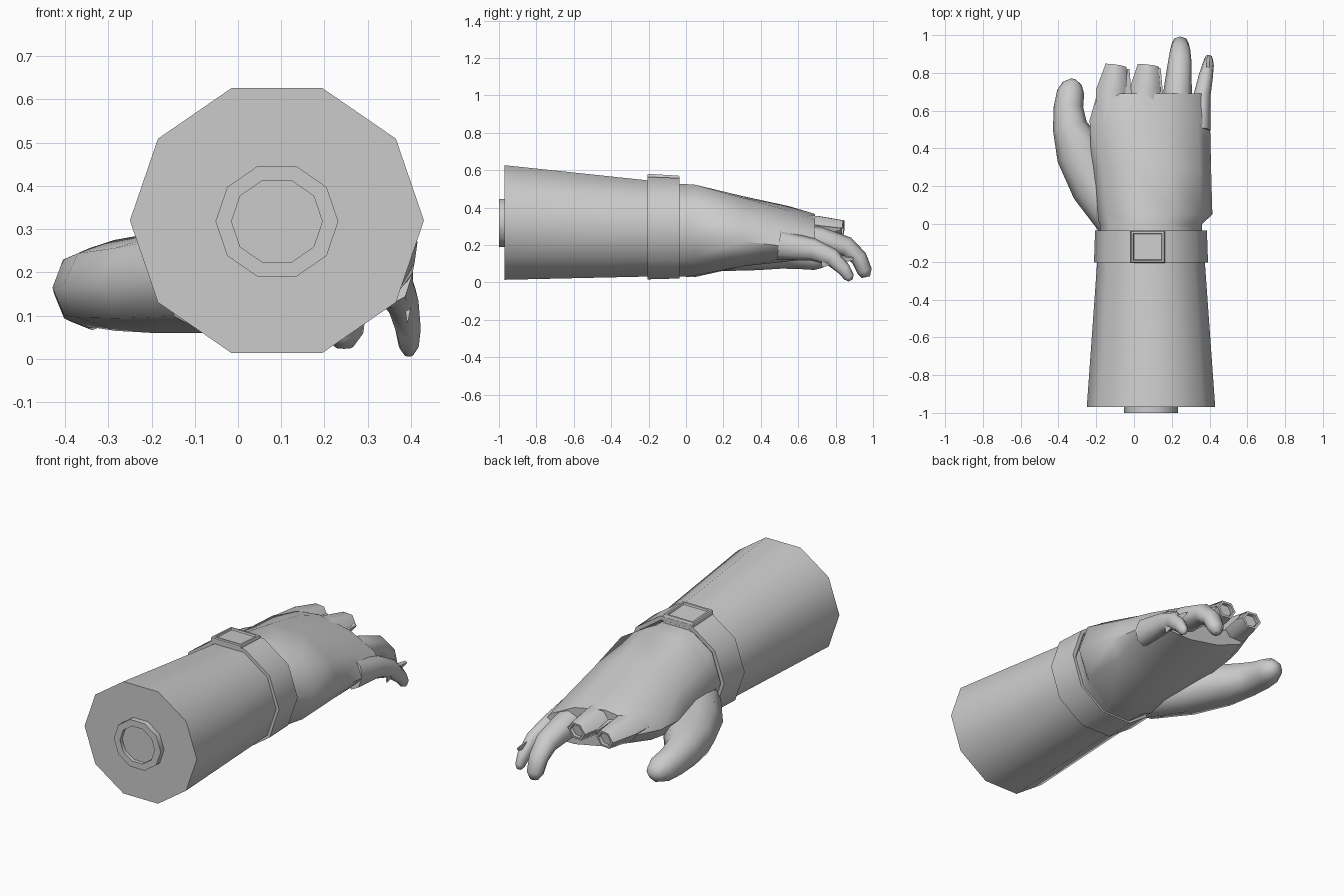
import bpy, bmesh
from math import sin, cos, pi, radians
from mathutils import Vector


def loft(name, rings, cap_start=True, cap_end=True, angle=40):
    """Skin a list of equal-length vertex rings into one object."""
    bm = bmesh.new()
    vs = [[bm.verts.new(p) for p in r] for r in rings]
    n = len(vs[0])
    for a, b in zip(vs, vs[1:]):
        for i in range(n):
            j = (i + 1) % n
            bm.faces.new((a[i], a[j], b[j], b[i]))
    if cap_start:
        bm.faces.new(vs[0][::-1])
    if cap_end:
        bm.faces.new(vs[-1])
    bmesh.ops.recalc_face_normals(bm, faces=bm.faces)
    me = bpy.data.meshes.new(name)
    bm.to_mesh(me)
    bm.free()
    ob = bpy.data.objects.new(name, me)
    bpy.context.collection.objects.link(ob)
    bpy.ops.object.select_all(action='DESELECT')
    ob.select_set(True)
    bpy.context.view_layer.objects.active = ob
    bpy.ops.object.shade_smooth_by_angle(angle=radians(angle))
    return ob


def decagon(y, rx, rz, cz, cx=0.09):
    return [(cx + rx * cos(k * pi / 5), y, cz + rz * sin(k * pi / 5)) for k in range(10)]


def hand_ring(y, xl, xr, zl, zr, top, bot):
    """Flattened ten-sided section whose middle line slopes from zl to zr."""
    ring = []
    for k in range(10):
        c, s = cos(k * pi / 5), sin(k * pi / 5) / sin(2 * pi / 5)
        u = (c + 1) / 2
        ring.append((xl + (xr - xl) * u, y, zl + (zr - zl) * u + (top if s > 0 else bot) * s))
    return ring


def tube_rings(path, sides=8):
    """Rings across a path of (x, y, z, half width, half height)."""
    pts = [Vector(p[:3]) for p in path]
    rings = []
    for i, p in enumerate(path):
        t = (pts[min(i + 1, len(pts) - 1)] - pts[max(i - 1, 0)]).normalized()
        side = t.cross(Vector((0, 0, 1))).normalized()
        up = side.cross(t)
        rings.append([pts[i] + side * p[3] * cos(2 * pi * k / sides)
                      + up * p[4] * sin(2 * pi * k / sides) for k in range(sides)])
    return rings


# forearm
loft("forearm", [decagon(-0.97, 0.34, 0.322, 0.32), decagon(-0.2, 0.285, 0.27, 0.288),
                 decagon(-0.05, 0.275, 0.262, 0.283)])

# socket ring at the cut end, with a recessed middle
loft("arm_socket", [decagon(-0.965, 0.142, 0.135, 0.318), decagon(-1.0, 0.142, 0.135, 0.318),
                    decagon(-1.0, 0.105, 0.1, 0.318), decagon(-0.98, 0.105, 0.1, 0.318)],
     cap_start=False)

# wrist strap
loft("wrist_strap", [decagon(-0.205, 0.26, 0.25, 0.289), decagon(-0.205, 0.302, 0.288, 0.29),
                     decagon(-0.035, 0.296, 0.282, 0.289), decagon(-0.035, 0.277, 0.264, 0.286),
                     decagon(-0.05, 0.26, 0.25, 0.286)], cap_start=False, cap_end=False)


# watch face: framed square plate
def plate(inset, z):
    x0, x1, y0, y1 = -0.018 + inset, 0.163 - inset, -0.206 + inset, -0.036 - inset
    return [(x, y, z - 0.06 * (y + 0.2)) for x, y in ((x0, y0), (x1, y0), (x1, y1), (x0, y1))]


loft("watch_face", [plate(0, 0.53), plate(0, 0.575), plate(0.004, 0.58),
                    plate(0.014, 0.58), plate(0.017, 0.571)])

# palm and back of the hand
loft("hand", [hand_ring(*s) for s in (
    (-0.06, -0.18, 0.36, 0.28, 0.28, 0.245, 0.25),
    (0.00, -0.18, 0.36, 0.28, 0.28, 0.245, 0.25),
    (0.05, -0.205, 0.415, 0.24, 0.27, 0.262, 0.222),
    (0.30, -0.225, 0.408, 0.25, 0.22, 0.222, 0.145),
    (0.55, -0.235, 0.402, 0.27, 0.19, 0.165, 0.105),
    (0.69, -0.195, 0.398, 0.285, 0.17, 0.12, 0.08))], angle=60)

# thumb
loft("thumb", tube_rings([
    (-0.08, 0.02, 0.19, 0.12, 0.13), (-0.20, 0.20, 0.175, 0.135, 0.115),
    (-0.285, 0.38, 0.17, 0.13, 0.105), (-0.34, 0.52, 0.165, 0.092, 0.092),
    (-0.347, 0.62, 0.15, 0.078, 0.08), (-0.335, 0.70, 0.135, 0.072, 0.07),
    (-0.327, 0.745, 0.125, 0.05, 0.047), (-0.325, 0.765, 0.12, 0.018, 0.018)]), angle=70)

# whole fingers
fingers = {
    "ring_finger": [(0.225, 0.52, 0.25, 0.08, 0.08), (0.232, 0.72, 0.23, 0.074, 0.066),
                    (0.243, 0.86, 0.19, 0.062, 0.054), (0.245, 0.925, 0.13, 0.053, 0.045),
                    (0.245, 0.955, 0.06, 0.045, 0.04), (0.245, 0.962, 0.028, 0.022, 0.022)],
    "little_finger": [(0.345, 0.50, 0.2, 0.06, 0.08), (0.36, 0.68, 0.175, 0.045, 0.06),
                      (0.38, 0.78, 0.135, 0.038, 0.048), (0.393, 0.845, 0.07, 0.03, 0.036),
                      (0.395, 0.872, 0.028, 0.023, 0.028), (0.395, 0.88, 0.01, 0.011, 0.012)]}
for name, path in fingers.items():
    loft(name, tube_rings(path), angle=70)

# broken fingers: six-sided stubs with hollow ends
for name, xb, xe in (("index_stub", -0.115, -0.095), ("middle_stub", 0.06, 0.075)):
    rings = tube_rings([(xb, 0.52, 0.30, 0.092, 0.085), (xb, 0.71, 0.3, 0.085, 0.062),
                        (xe, 0.84, 0.288, 0.056, 0.05)], 6)
    mid = sum(rings[-1], Vector()) / 6
    rings.append([mid + (p - mid) * 0.75 for p in rings[-1]])
    rings.append([p + Vector((0, -0.02, 0)) for p in rings[-1]])
    loft(name, rings, angle=62)

# torn points of skin between the fingers
for name, x, y, z, w in (("tear_left", -0.03, 0.82, 0.305, 0.02),
                         ("tear_right", 0.135, 0.825, 0.29, 0.022),
                         ("tear_outer", 0.392, 0.895, 0.13, 0.014)):
    loft(name, [[(x - w, y - 0.17, z + 0.03), (x + w, y - 0.17, z + 0.02), (x, y - 0.17, z - 0.05)],
                [(x - 0.006, y, z + 0.006), (x + 0.006, y, z), (x, y, z - 0.012)]], angle=30)
